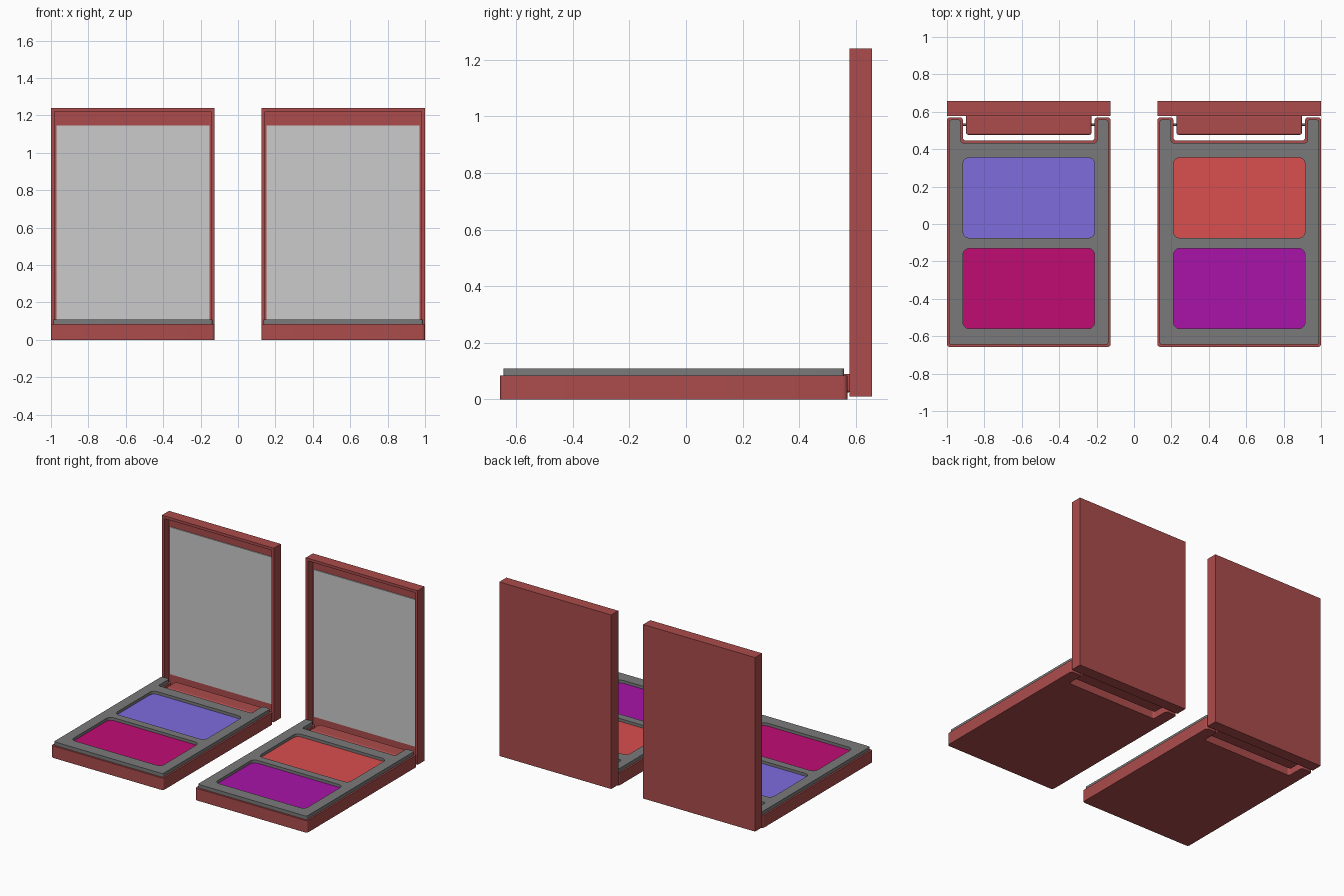
import bpy, bmesh
from mathutils import Vector

if "Cube" in bpy.data.objects:
    bpy.data.objects.remove(bpy.data.objects["Cube"])


def material(name, rgb):
    lin = [(c / 255 / 12.92) if c < 11 else ((c / 255 + 0.055) / 1.055) ** 2.4 for c in rgb]
    m = bpy.data.materials.new(name)
    m.diffuse_color = (*lin, 1)
    m.use_nodes = True
    m.node_tree.nodes["Principled BSDF"].inputs["Base Color"].default_value = m.diffuse_color
    return m


RED = material("case_red", (172, 76, 76))
DARK = material("tray_grey", (122, 122, 122))
BLUE = material("powder_blue", (126, 108, 222))
PINK = material("powder_pink", (192, 12, 116))
CORAL = material("powder_coral", (218, 78, 78))
PURPLE = material("powder_purple", (168, 20, 168))


def rounded(points, r, steps=5):
    """Closed outline with every corner rounded."""
    out = []
    for i, p in enumerate(points):
        p = Vector(p)
        a, b = Vector(points[i - 1]), Vector(points[(i + 1) % len(points)])
        s, e = p + (a - p).normalized() * r, p + (b - p).normalized() * r
        for k in range(steps + 1):
            t = k / steps
            out.append(s * (1 - t) ** 2 + p * 2 * t * (1 - t) + e * t * t)
    return out


def plate(name, loops, x, z0, z1, mat):
    """Flat plate from an outline and optional holes, made into a mesh."""
    cu = bpy.data.curves.new(name, 'CURVE')
    cu.dimensions = '2D'
    cu.fill_mode = 'BOTH'
    cu.extrude = (z1 - z0) / 2
    for loop in loops:
        sp = cu.splines.new('POLY')
        sp.points.add(len(loop) - 1)
        for pt, v in zip(sp.points, loop):
            pt.co = (v.x, v.y, 0, 1)
        sp.use_cyclic_u = True
    tmp = bpy.data.objects.new(name, cu)
    bpy.context.collection.objects.link(tmp)
    me = bpy.data.meshes.new_from_object(tmp.evaluated_get(bpy.context.evaluated_depsgraph_get()))
    bpy.data.objects.remove(tmp)
    me.materials.clear()
    me.materials.append(mat)
    ob = bpy.data.objects.new(name, me)
    ob.location = (x, 0, (z0 + z1) / 2)
    bpy.context.collection.objects.link(ob)
    return ob


def box(name, lo, hi, mat=None, bevel=0, recess=None):
    """Box from two corners; recess = (rim, depth) sinks the front face."""
    lo, hi = Vector(lo), Vector(hi)
    bm = bmesh.new()
    bmesh.ops.create_cube(bm, size=1)
    for v in bm.verts:
        v.co = Vector([v.co[i] * (hi[i] - lo[i]) for i in range(3)])
    bm.normal_update()
    if recess:
        front = [f for f in bm.faces if f.normal.y < -0.9]
        bmesh.ops.inset_individual(bm, faces=front, thickness=recess[0])
        moved = bmesh.ops.extrude_discrete_faces(bm, faces=front)["faces"]
        bmesh.ops.translate(bm, verts=moved[0].verts[:], vec=(0, recess[1], 0))
    me = bpy.data.meshes.new(name)
    bm.to_mesh(me)
    bm.free()
    if mat:
        me.materials.append(mat)
    ob = bpy.data.objects.new(name, me)
    ob.location = (lo + hi) / 2
    bpy.context.collection.objects.link(ob)
    if bevel:
        mod = ob.modifiers.new("bevel", 'BEVEL')
        mod.width = bevel
        mod.segments = 3
    return ob


def case_outline(d):
    """Base outline with hinge notch, shrunk by d."""
    w, n, f, b, k = 0.4375 - d, 0.352 + d, -0.657 + d, 0.57 - d, 0.446 - d
    return [(-w, f), (w, f), (w, b), (n, b), (n, k), (-n, k), (-n, b), (-w, b)]


def rect(w, y0, y1, r):
    return rounded([(-w, y0), (w, y0), (w, y1), (-w, y1)], r)


PANS = [(-0.075, 0.355), (-0.56, -0.13)]


def compact(side, x, colours):
    # base and raised tray with two wells
    plate(side + "_base", [rounded(case_outline(0), 0.018)], x, 0, 0.085, RED)
    wells = [rect(0.352, a, b, 0.04) for a, b in PANS]
    plate(side + "_tray", [rounded(case_outline(0.012), 0.014)] + wells, x, 0.08, 0.11, DARK)
    # powder pans
    for (a, b), c, row in zip(PANS, colours, ("back", "front")):
        plate(f"{side}_{row}_powder", [rect(0.352, a, b, 0.04)], x, 0.07, 0.09, c)
    # open lid and mirror
    box(side + "_lid", (x - 0.4375, 0.578, 0.01), (x + 0.4375, 0.657, 1.24), RED,
        recess=(0.027, 0.055))
    box(side + "_mirror", (x - 0.409, 0.627, 0.105), (x + 0.409, 0.636, 1.145))
    # hinge block and pin
    box(side + "_hinge", (x - 0.335, 0.477, 0.025), (x + 0.335, 0.585, 0.09), RED, bevel=0.01)
    bpy.ops.mesh.primitive_cylinder_add(vertices=16, radius=0.006, depth=0.74,
                                        location=(x, 0.53, 0.055), rotation=(0, 1.570796, 0))
    pin = bpy.context.object
    pin.name = side + "_hinge_pin"
    pin.data.materials.append(DARK)


compact("left", -0.5625, (BLUE, PINK))
compact("right", 0.5625, (CORAL, PURPLE))
